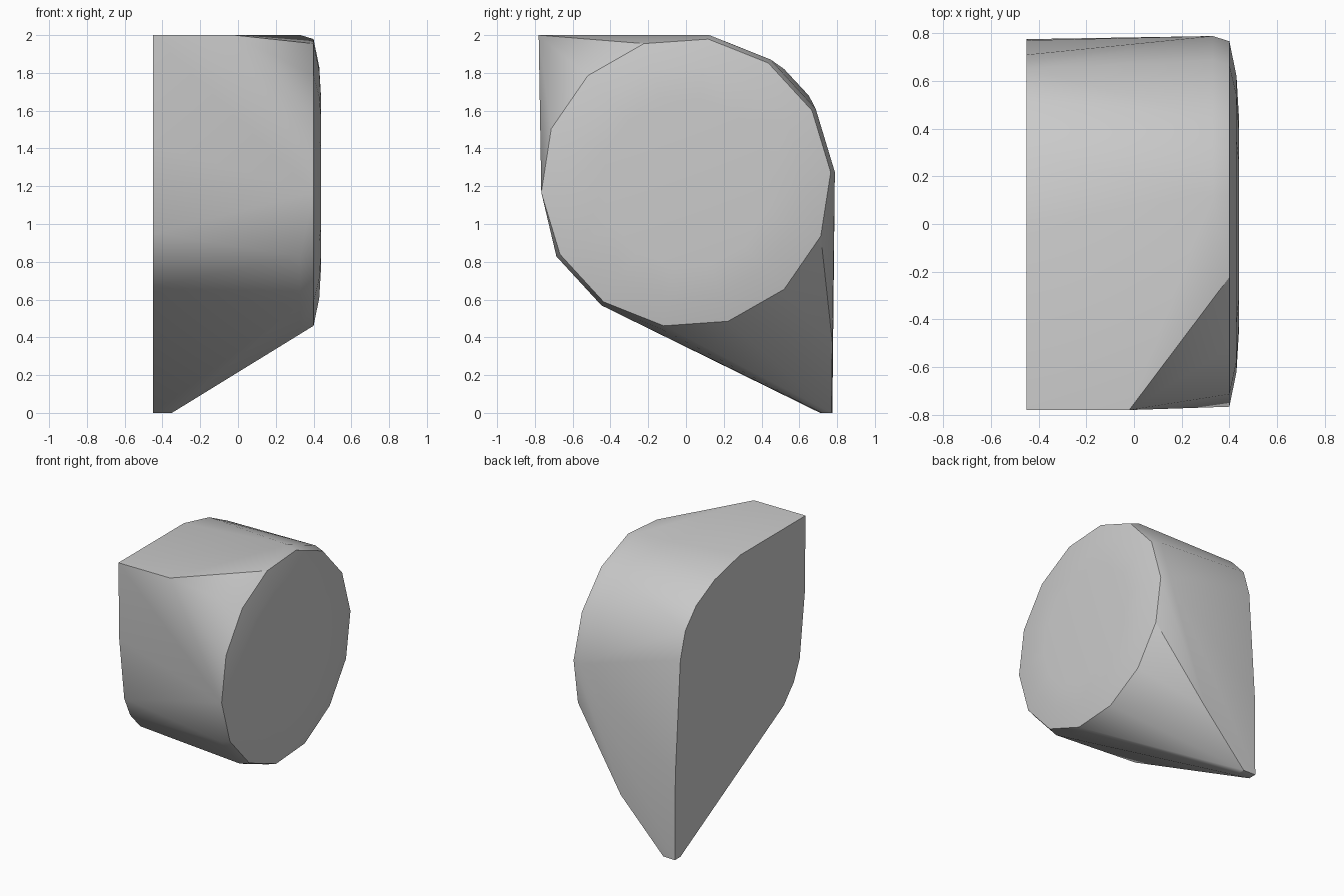
import bpy
import bmesh
import math

cube = bpy.data.objects.get("Cube")
if cube:
    bpy.data.objects.remove(cube, do_unlink=True)

# Plain grey finish
grey = bpy.data.materials.new("light_grey")
grey.use_nodes = True
colour = (0.6, 0.6, 0.6, 1)
grey.diffuse_color = colour
grey.node_tree.nodes["Principled BSDF"].inputs["Base Color"].default_value = colour

# Flat side: (y, z) outline of the teardrop plane
FLAT_X = -0.45
outline = [(-0.78, 2), (0, 2), (0.3, 1.93), (0.52, 1.82), (0.65, 1.68),
           (0.71, 1.48), (0.77, 0.63), (0.775, 0), (0.71, 0),
           (-0.52, 0.67), (-0.64, 0.8), (-0.71, 0.95), (-0.77, 1.42)]
points = [(FLAT_X, y, z) for y, z in outline]

# Top front corner, bottom toe and back shoulder
points += [(-0.02, -0.78, 2), (-0.35, 0.72, 0), (-0.35, 0.77, 0), (0, 0.775, 0.37)]

# Round side: rings stepping in to a slightly domed disc
SIDES, CENTRE_Z, PHASE = 14, 1.22, math.radians(4)


def ring(x, radius, keep=lambda y, z: True):
    for i in range(SIDES):
        a = PHASE + math.tau * i / SIDES
        y, z = radius * math.cos(a), CENTRE_Z + radius * math.sin(a)
        if keep(y, z):
            points.append((x, y, z))


# The outer ring is left out where the front top corner is bevelled
# and where the lower back slopes away to the toe
ring(0.33, 0.79, lambda y, z: (z - y < 1.95) and not (y > 0.1 and z < 1.1))
for x, radius in ((0.4, 0.768), (0.43, 0.62), (0.44, 0.45)):
    ring(x, radius)

# Wrap the two sides in one convex body
bm = bmesh.new()
for p in points:
    bm.verts.new(p)
hull = bmesh.ops.convex_hull(bm, input=bm.verts)
spare = {g for g in hull["geom_interior"] + hull["geom_unused"]
         if isinstance(g, bmesh.types.BMVert)}
bmesh.ops.delete(bm, geom=list(spare), context="VERTS")
bmesh.ops.dissolve_limit(bm, angle_limit=math.radians(1),
                         verts=bm.verts, edges=bm.edges)
bmesh.ops.recalc_face_normals(bm, faces=bm.faces)

mesh = bpy.data.meshes.new("body")
bm.to_mesh(mesh)
bm.free()
mesh.materials.append(grey)
body = bpy.data.objects.new("body", mesh)
bpy.context.collection.objects.link(body)

# Smooth the gentle curves, keep the hard edges
bpy.ops.object.select_all(action="DESELECT")
body.select_set(True)
bpy.context.view_layer.objects.active = body
bpy.ops.object.shade_smooth_by_angle(angle=math.radians(30))
